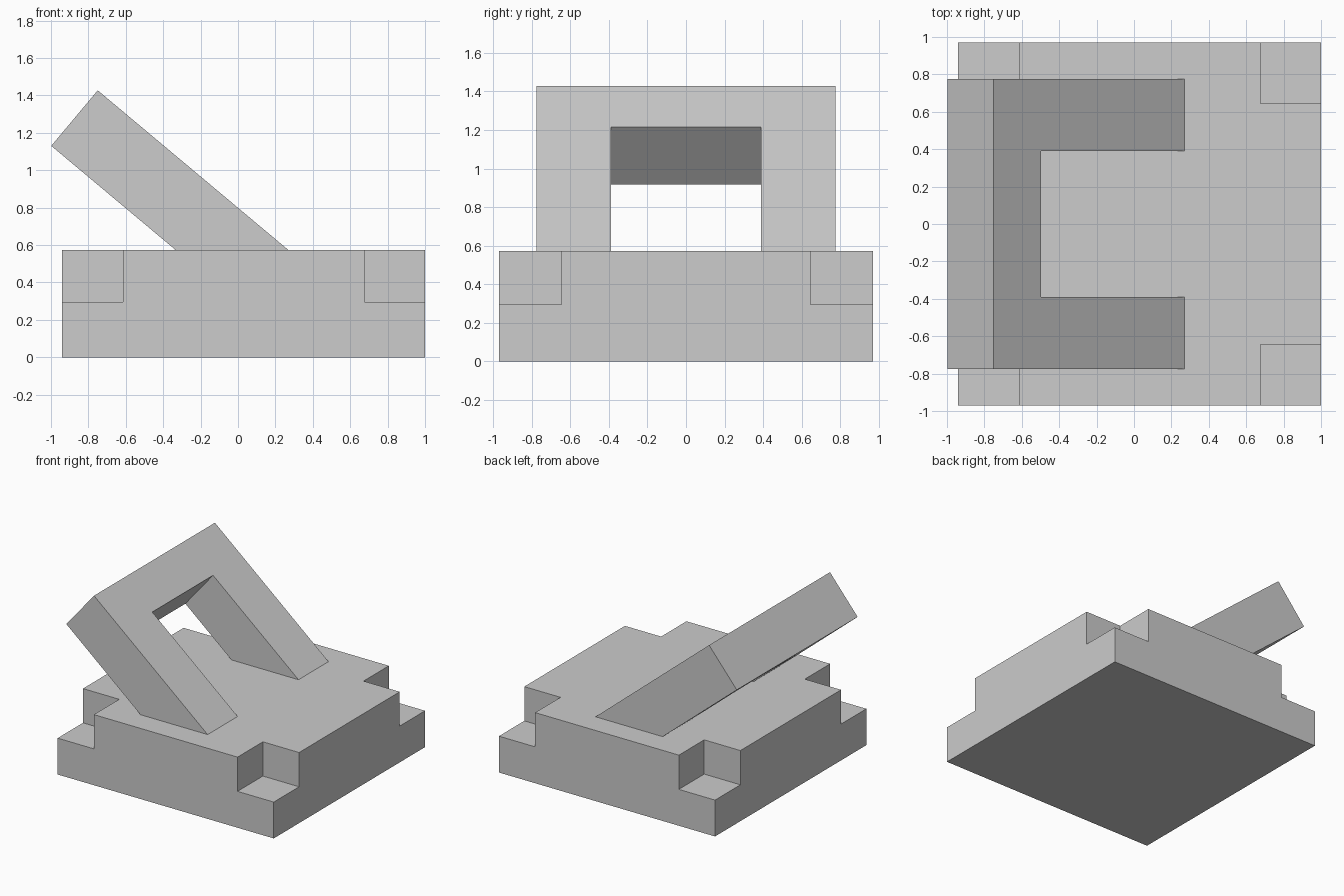
import bpy, bmesh
from mathutils import Vector

cube = bpy.data.objects.get("Cube")
if cube:
    bpy.data.objects.remove(cube, do_unlink=True)

grey = bpy.data.materials.new("light_grey")
grey.use_nodes = True
grey.diffuse_color = (0.604, 0.604, 0.604, 1)
grey.node_tree.nodes["Principled BSDF"].inputs["Base Color"].default_value = grey.diffuse_color


def add_object(name, bm):
    bmesh.ops.recalc_face_normals(bm, faces=bm.faces)
    mesh = bpy.data.meshes.new(name)
    bm.to_mesh(mesh)
    bm.free()
    mesh.materials.append(grey)
    obj = bpy.data.objects.new(name, mesh)
    bpy.context.collection.objects.link(obj)
    return obj


def box(name, low, high):
    low, high = Vector(low), Vector(high)
    bm = bmesh.new()
    bmesh.ops.create_cube(bm, size=1)
    bmesh.ops.scale(bm, vec=high - low, verts=bm.verts)
    bmesh.ops.translate(bm, vec=(low + high) / 2, verts=bm.verts)
    return add_object(name, bm)


# Base block with a square step cut from each top corner
LEFT, RIGHT, DEPTH, TOP = -0.94, 1.0, 0.97, 0.573
NOTCH, STEP = 0.325, 0.295
base = box("base", (LEFT, -DEPTH, 0), (RIGHT, DEPTH, TOP))
bpy.context.view_layer.objects.active = base
for x in (LEFT, RIGHT):
    for y in (-DEPTH, DEPTH):
        # Each cutter reaches inward by the notch size and overshoots outside
        x_in, y_in = (v - NOTCH * (1 if v > 0 else -1) for v in (x, y))
        x_out, y_out = (v + 0.1 * (1 if v > 0 else -1) for v in (x, y))
        cutter = box("corner_cutter", (min(x_in, x_out), min(y_in, y_out), STEP),
                     (max(x_in, x_out), max(y_in, y_out), 1))
        cutter.hide_render = True
        mod = base.modifiers.new("corner_step", "BOOLEAN")
        mod.operation, mod.solver, mod.object = "DIFFERENCE", "EXACT", cutter
        bpy.ops.object.modifier_apply(modifier=mod.name)
        bpy.data.objects.remove(cutter, do_unlink=True)

# Slanted frame: U outline in the sloping plane, given thickness, cut level at the base
ridge = Vector((-0.75, 0, 1.427))
slope = Vector((1.02, 0, -0.854)).normalized()
thickness = Vector((slope.z, 0, -slope.x)) * 0.387
outer, inner, bar, length = 0.775, 0.39, 0.33, 2.0
outline = [(0, -outer), (length, -outer), (length, -inner), (bar, -inner),
           (bar, inner), (length, inner), (length, outer), (0, outer)]
bm = bmesh.new()
face = bm.faces.new([bm.verts.new(ridge + slope * u + Vector((0, v, 0))) for u, v in outline])
side = bmesh.ops.extrude_face_region(bm, geom=[face], use_keep_orig=True)["geom"]
bmesh.ops.translate(bm, vec=thickness, verts=[g for g in side if isinstance(g, bmesh.types.BMVert)])
bmesh.ops.bisect_plane(bm, geom=bm.verts[:] + bm.edges[:] + bm.faces[:],
                       plane_co=(0, 0, TOP - 0.01), plane_no=(0, 0, -1), clear_outer=True)
bmesh.ops.holes_fill(bm, edges=[e for e in bm.edges if e.is_boundary])
add_object("slanted_frame", bm)
